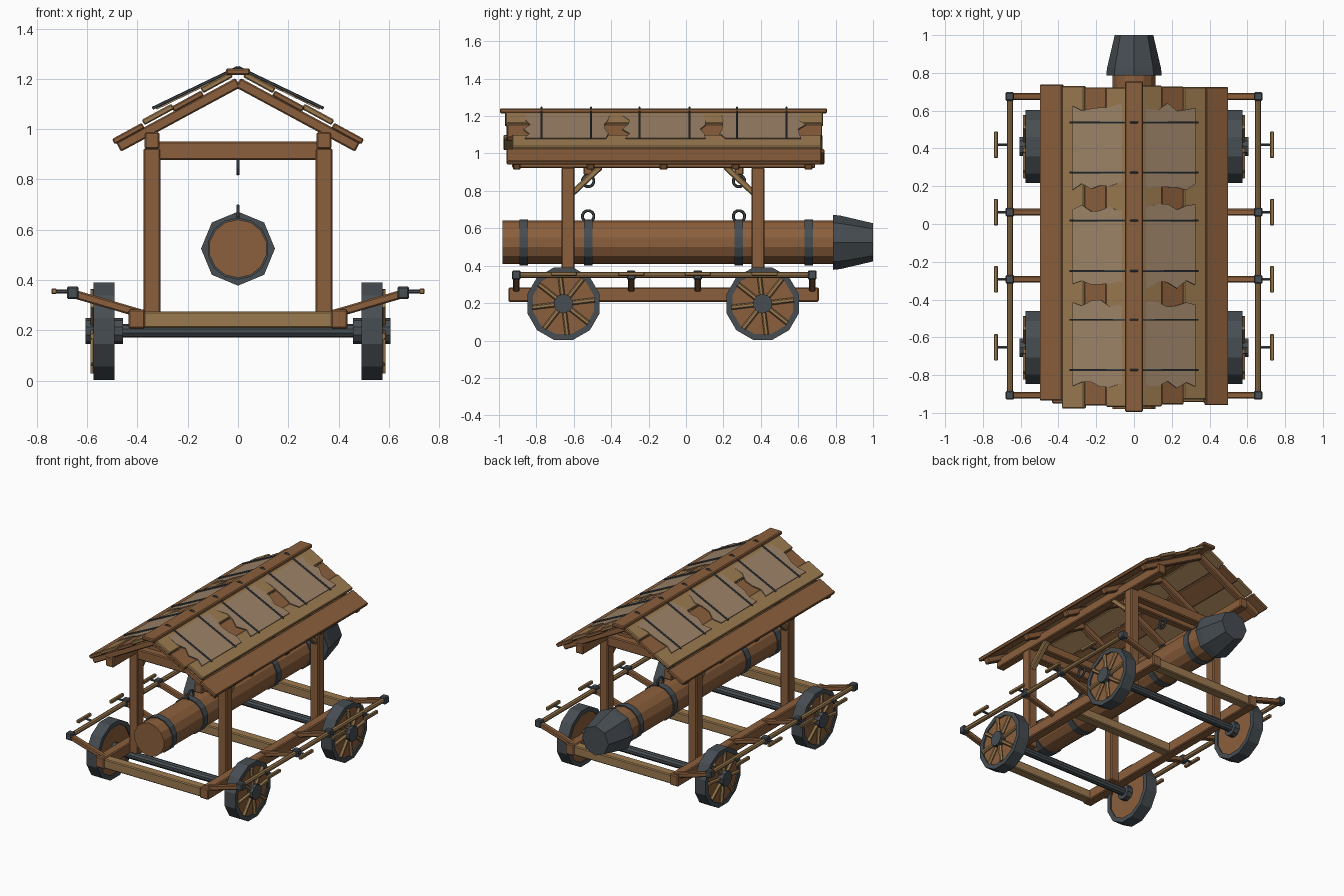
import bpy, bmesh, math, random
from mathutils import Vector, Matrix

if "Cube" in bpy.data.objects:
    bpy.data.objects.remove(bpy.data.objects["Cube"])

random.seed(4)

def material(name, col):
    m = bpy.data.materials.new(name)
    m.diffuse_color = (*col, 1)
    m.use_nodes = True
    m.node_tree.nodes["Principled BSDF"].inputs["Base Color"].default_value = m.diffuse_color
    return m

WOOD = material("brown_wood", (0.26, 0.115, 0.045))
LIGHT = material("light_wood", (0.33, 0.195, 0.08))
IRON = material("dark_iron", (0.061, 0.074, 0.084))
HIDE = material("hide", (0.34, 0.23, 0.138))

def finish(name, bm, mat, bevel=0):
    bmesh.ops.recalc_face_normals(bm, faces=bm.faces)
    me = bpy.data.meshes.new(name)
    bm.to_mesh(me)
    bm.free()
    me.materials.append(mat)
    ob = bpy.data.objects.new(name, me)
    bpy.context.collection.objects.link(ob)
    if bevel:
        b = ob.modifiers.new("bevel", 'BEVEL')
        b.width, b.segments = bevel, 1
    return ob

def frame(a, b):
    # matrix with local z running from a to b, placed at the middle
    a, b = Vector(a), Vector(b)
    d = (b - a).normalized()
    side = d.cross(Vector((0, 0, 1)))
    side = Vector((1, 0, 0)) if side.length < 1e-4 else side.normalized()
    up = d.cross(side)
    m = Matrix((side, up, d)).transposed().to_4x4()
    m.translation = (a + b) / 2
    return m, (b - a).length

def beam(name, a, b, w, h, mat, bevel=0.006):
    m, length = frame(a, b)
    bm = bmesh.new()
    bmesh.ops.create_cube(bm, size=1, matrix=m @ Matrix.Diagonal((w, h, length, 1)))
    return finish(name, bm, mat, bevel)

def rod(name, a, b, r1, mat, n=8, r2=None, turn=0):
    m, length = frame(a, b)
    bm = bmesh.new()
    bmesh.ops.create_cone(bm, cap_ends=True, segments=n, radius1=r1,
                          radius2=r1 if r2 is None else r2, depth=length,
                          matrix=m @ Matrix.Rotation(turn, 4, 'Z'))
    return finish(name, bm, mat)

def loop_ring(name, centre, profile, n, mat):
    # closed (radius, x offset) profile turned about the x axis
    bm = bmesh.new()
    c = Vector(centre)
    rings = []
    for i in range(n):
        t = 2 * math.pi * (i + 0.5) / n
        rings.append([bm.verts.new(c + Vector((x, r * math.sin(t), r * math.cos(t))))
                      for r, x in profile])
    k = len(profile)
    for i in range(n):
        p, q = rings[i], rings[(i + 1) % n]
        for j in range(k):
            bm.faces.new((p[j], p[(j + 1) % k], q[(j + 1) % k], q[j]))
    return finish(name, bm, mat)

# hanging ram: log, iron bands, faceted head
ZL = 0.525
rod("ram_log", (0, -0.98, ZL), (0, 0.81, ZL), 0.116, WOOD, 14)
for y in (-0.867, -0.523, 0.283, 0.657):
    rod("ram_band", (0, y - 0.023, ZL), (0, y + 0.023, ZL), 0.123, IRON, 14)
rod("ram_head_collar", (0, 0.785, ZL), (0, 0.825, ZL), 0.147, IRON, 8, 0.143)
rod("ram_head", (0, 0.825, ZL), (0, 1.0, ZL), 0.143, IRON, 8, 0.102)

# hanging rings on the log and under the roof
ring = [(0.031 + 0.008 * math.cos(a), 0.008 * math.sin(a))
        for a in (i * math.pi / 3 for i in range(6))]
for y in (-0.523, 0.283):
    loop_ring("log_ring", (0, y, 0.664), ring, 12, IRON)
    loop_ring("roof_ring", (0, y, 0.853), ring, 12, IRON)
    beam("ring_beam", (-0.31, y, 0.915), (0.31, y, 0.915), 0.05, 0.06, WOOD)

AXLES = (-0.655, 0.41)
POSTS = (-0.63, 0.385)

# base cross beams, axles, tie beams
for y in (-0.91, -0.12, 0.67):
    beam("cross_beam", (-0.375, y, 0.243), (0.375, y, 0.243), 0.065, 0.065, LIGHT)
for y in AXLES:
    rod("axle", (-0.5, y, 0.198), (0.5, y, 0.198), 0.027, IRON, 10)
for y in POSTS:
    beam("tie_beam", (-0.32, y, 0.914), (0.32, y, 0.914), 0.06, 0.072, WOOD)

for s in (-1, 1):
    # frame side: sill, wall plate, posts and braces
    beam("side_beam", (s * 0.402, -0.95, 0.245), (s * 0.402, 0.71, 0.245), 0.066, 0.076, WOOD)
    beam("wall_plate", (s * 0.342, -0.93, 0.955), (s * 0.342, 0.69, 0.955), 0.06, 0.066, WOOD)
    for y, d in zip(POSTS, (1, -1)):
        beam("post", (s * 0.342, y, 0.21), (s * 0.342, y, 0.925), 0.066, 0.07, WOOD)
        beam("brace", (s * 0.342, y + d * 0.02, 0.785), (s * 0.342, y + d * 0.175, 0.93),
             0.04, 0.032, LIGHT)

    # wheels: rim, disc, spokes, hubs
    for y in AXLES:
        c = (s * 0.532, y, 0.197)
        loop_ring("wheel_rim", c, [(0.2, -0.042), (0.2, 0.042), (0.168, 0.042), (0.168, -0.042)], 12, IRON)
        rod("wheel_disc", (s * 0.497, y, c[2]), (s * 0.566, y, c[2]), 0.172, WOOD, 12, turn=math.pi / 12)
        for i in range(4):
            t = i * math.pi / 4 + 0.12
            v = Vector((0, math.cos(t), math.sin(t))) * 0.168
            o = Vector((s * 0.576, y, c[2]))
            rod("spoke", o - v, o + v, 0.013, LIGHT, 6)
        rod("outer_hub", (s * 0.55, y, c[2]), (s * 0.606, y, c[2]), 0.052, IRON, 10)
        rod("inner_hub", (s * 0.457, y, c[2]), (s * 0.51, y, c[2]), 0.052, IRON, 10)

    # push rail with arms, iron joints and handles
    rod("push_rail", (s * 0.657, -0.91, 0.35), (s * 0.657, 0.675, 0.35), 0.016, LIGHT, 8)
    for y in (-0.907, -0.293, 0.063, 0.675):
        beam("rail_arm", (s * 0.38, y, 0.265), (s * 0.657, y, 0.346), 0.036, 0.034, WOOD)
        beam("rail_joint", (s * 0.634, y, 0.35), (s * 0.68, y, 0.35), 0.046, 0.05, IRON)
    for y in (-0.653, -0.293, 0.063, 0.42):
        rod("handle_stem", (s * 0.65, y, 0.353), (s * 0.73, y, 0.355), 0.008, IRON, 6)
        beam("handle_grip", (s * 0.731, y - 0.07, 0.356), (s * 0.731, y + 0.07, 0.356),
             0.022, 0.022, LIGHT, 0.004)

    # rafters
    for y in (-0.905, -0.51, -0.12, 0.265, 0.655):
        beam("rafter", (0, y, 1.185), (s * 0.475, y, 0.929), 0.042, 0.042, WOOD)

    # roof planks, alternating colour and height, with uneven ends
    slope = Vector((s, 0, -0.545)).normalized()
    for i, x in enumerate((0.085, 0.2, 0.318, 0.436)):
        bm = bmesh.new()
        rot = Matrix.Rotation(math.atan2(0.545, 1) * s, 4, 'Y')
        y0, y1 = -0.955 + random.uniform(-0.025, 0.025), 0.732 + random.uniform(-0.012, 0.012)
        loc = Matrix.Translation((s * x, (y0 + y1) / 2, 1.226 - 0.545 * x + (-0.006, 0.006)[(i + 1) % 2]))
        bmesh.ops.create_cube(bm, size=1, matrix=loc @ rot @ Matrix.Diagonal((0.135, y1 - y0, 0.024, 1)))
        finish("roof_plank", bm, (LIGHT, WOOD)[i % 2], 0.005)

    # hides with ragged ends
    for y0, y1 in ((-0.85, -0.42), (-0.32, 0.085), (0.2, 0.62)):
        bm = bmesh.new()
        cols = []
        for i in range(7):
            x = 0.03 + 0.295 * i / 6
            cols.append([bm.verts.new((s * x, y + random.uniform(-0.022, 0.022), 1.238 - 0.485 * x))
                         for y in (y0, y1)])
        for p, q in zip(cols, cols[1:]):
            bm.faces.new((p[0], q[0], q[1], p[1]))
        ob = finish("roof_hide", bm, HIDE)
        sol = ob.modifiers.new("thickness", 'SOLIDIFY')
        sol.thickness, sol.offset = 0.007, 0

    # binding rods over the hides
    for y in (-0.772, -0.507, -0.248, 0.018, 0.272, 0.538):
        rod("binding_rod", (0, y, 1.246), (s * 0.34, y, 1.083), 0.006, IRON, 6)

# ridge cap
beam("ridge_cap", (0, -0.995, 1.228), (0, 0.755, 1.228), 0.096, 0.026, WOOD)
